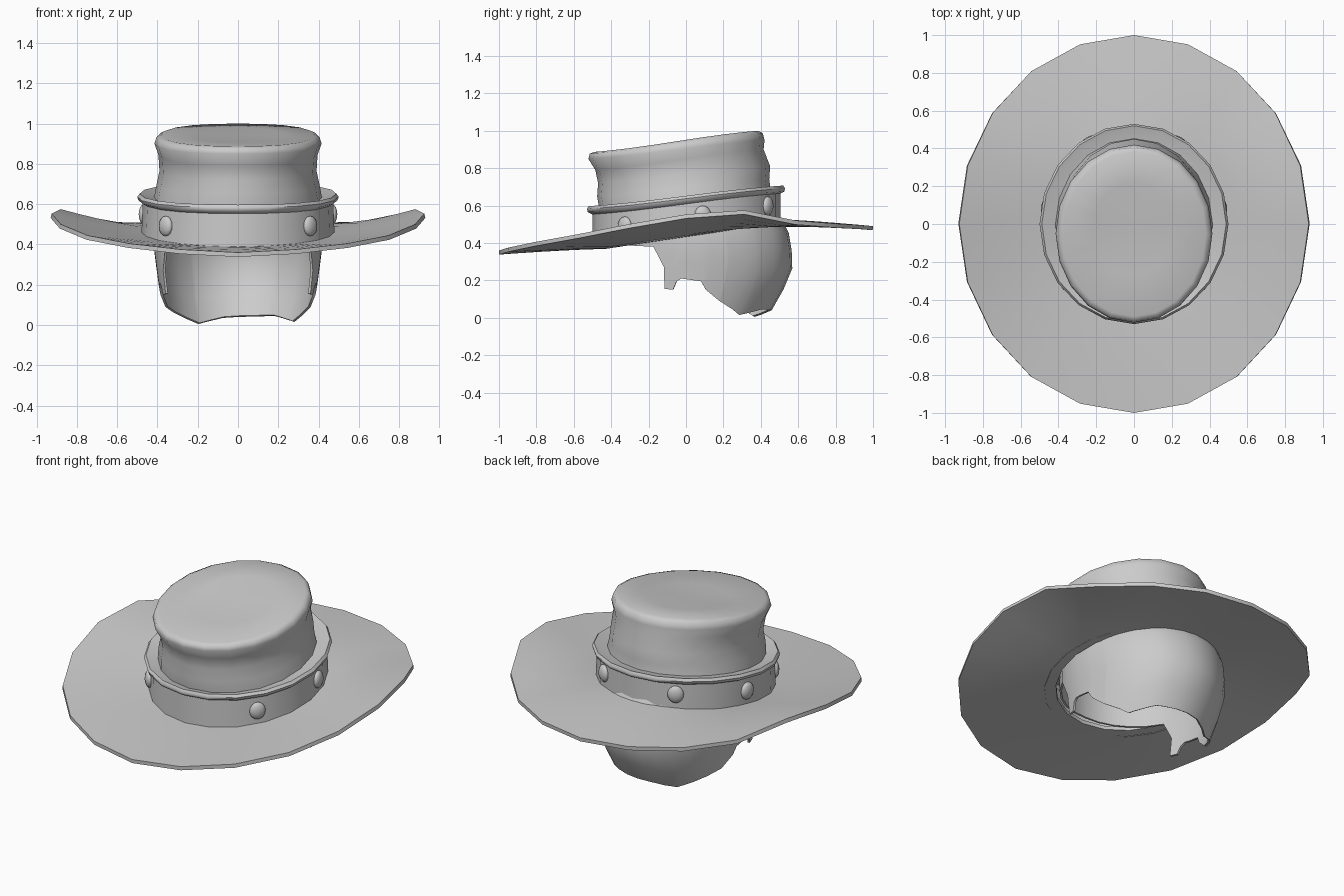
import bpy
import bmesh
from math import sin, cos, radians

cube = bpy.data.objects.get("Cube")
if cube:
    bpy.data.objects.remove(cube, do_unlink=True)

SIDES = 20
ANGLES = [360 * k / SIDES for k in range(SIDES)]  # measured from the back (+y)

grey = bpy.data.materials.new("plain grey")
grey.use_nodes = True
grey.diffuse_color = (0.6, 0.6, 0.6, 1)
grey.node_tree.nodes["Principled BSDF"].inputs["Base Color"].default_value = (0.6, 0.6, 0.6, 1)


def lerp(a, b, t):
    return a + (b - a) * t


def sample(table, key):
    """Linear lookup in rows sorted by their first value."""
    for a, b in zip(table, table[1:]):
        if key <= b[0]:
            t = max(0, (key - a[0]) / (b[0] - a[0]))
            return [lerp(p, q, t) for p, q in zip(a[1:], b[1:])]
    return list(table[-1][1:])


def oval_point(angle, rx, front, back):
    a = radians(angle)
    return rx * sin(a), (front + back) / 2 + (back - front) / 2 * cos(a)


def tilted_ring(rx, front, back, z_front, z_back):
    """Oval ring whose height slopes from front to back."""
    points = []
    for angle in ANGLES:
        t = (1 + cos(radians(angle))) / 2
        t = lerp(t, t * t * (3 - 2 * t), 0.4)
        points.append((*oval_point(angle, rx, front, back), lerp(z_front, z_back, t)))
    return points


def finish(obj, sharp=40):
    bpy.ops.object.select_all(action='DESELECT')
    obj.select_set(True)
    bpy.context.view_layer.objects.active = obj
    for mod in list(obj.modifiers):
        bpy.ops.object.modifier_apply(modifier=mod.name)
    bpy.ops.object.shade_smooth_by_angle(angle=radians(sharp))


def loft(name, rings, thickness=0, sharp=40):
    """Skin a list of closed rings, listed from the top or the middle outward."""
    bm = bmesh.new()
    rows = [[bm.verts.new(p) for p in ring] for ring in rings]
    n = len(rows[0])
    for upper, lower in zip(rows, rows[1:]):
        for k in range(n):
            m = (k + 1) % n
            bm.faces.new((upper[k], upper[m], lower[m], lower[k]))
    bmesh.ops.remove_doubles(bm, verts=bm.verts, dist=0.0005)
    mesh = bpy.data.meshes.new(name)
    bm.to_mesh(mesh)
    bm.free()
    obj = bpy.data.objects.new(name, mesh)
    bpy.context.collection.objects.link(obj)
    mesh.materials.append(grey)
    if thickness:
        mod = obj.modifiers.new("thickness", 'SOLIDIFY')
        mod.thickness = thickness
        mod.offset = -1
    finish(obj, sharp)
    return obj


# Crown: slanted top, pinched waist
loft("crown", [tilted_ring(*r) for r in (
    (0, 0, 0, 0.94, 0.94),
    (0.22, -0.27, 0.22, 0.905, 0.98),
    (0.38, -0.49, 0.385, 0.887, 1.0),
    (0.405, -0.515, 0.41, 0.877, 0.988),
    (0.415, -0.522, 0.42, 0.85, 0.95),
    (0.395, -0.485, 0.415, 0.79, 0.90),
    (0.39, -0.47, 0.45, 0.72, 0.81),
    (0.405, -0.475, 0.445, 0.65, 0.74),
    (0.42, -0.46, 0.455, 0.56, 0.67))], sharp=60)

# Hat band with a rolled upper edge
loft("hat_band", [tilted_ring(*r) for r in (
    (0.40, -0.44, 0.43, 0.575, 0.685),
    (0.465, -0.50, 0.50, 0.592, 0.70),
    (0.488, -0.52, 0.52, 0.597, 0.707),
    (0.50, -0.53, 0.53, 0.582, 0.692),
    (0.495, -0.525, 0.525, 0.565, 0.675),
    (0.473, -0.50, 0.505, 0.553, 0.665),
    (0.48, -0.50, 0.505, 0.37, 0.50))], sharp=50)

# Brim: wavy oval plate, raised at the sides and dropped at the front
RIM_Z = (0.49, 0.495, 0.503, 0.52, 0.575, 0.553, 0.50, 0.445, 0.405, 0.375, 0.36)
brim_rings = []
for t in (0, 0.2, 0.4, 0.6, 0.8, 1):
    ring = []
    for k, angle in enumerate(ANGLES):
        x0, y0 = oval_point(angle, 0.43, -0.43, 0.48)
        x1, y1 = oval_point(angle, 0.925, -1, 1)
        z0 = 0.455 + 0.15 * y0
        ring.append((lerp(x0, x1, t), lerp(y0, y1, t),
                     lerp(z0, RIM_Z[min(k, SIDES - k)], t ** 1.35)))
    brim_rings.append(ring)
loft("brim", brim_rings, thickness=0.022)

# Hair: cap inside the hat with a ragged lower edge and sideburns
HAIR_SHAPE = (  # height, half width, front, back
    (0, 0.35, -0.36, 0.43), (0.1, 0.38, -0.40, 0.50),
    (0.28, 0.405, -0.42, 0.575), (0.4, 0.42, -0.42, 0.56),
    (0.5, 0.41, -0.42, 0.54), (0.62, 0.38, -0.42, 0.44),
    (0.72, 0.33, -0.37, 0.36), (0.80, 0.20, -0.22, 0.20), (0.84, 0, 0, 0))
SIDE_EDGE = ((73, 0.09), (84, 0.15), (88, 0.195), (101, 0.21), (104, 0.195),
             (106, 0.15), (112, 0.155), (113, 0.27), (120, 0.38), (180, 0.40))
LEFT_EDGE = ((0, 0.04), (30, 0.045), (52, 0.015)) + SIDE_EDGE
RIGHT_EDGE = ((0, 0.04), (12, 0.035), (34, 0.005)) + SIDE_EDGE


def edge_angles(edge):
    return sorted({a for a, _ in edge} | set(range(0, 181, 12)))


columns = [(a, sample(LEFT_EDGE, a)[0]) for a in edge_angles(LEFT_EDGE)]
columns += [(-a, sample(RIGHT_EDGE, a)[0])
            for a in reversed(edge_angles(RIGHT_EDGE)) if 0 < a < 180]
hair_rings = []
for t in (0, 0.05, 0.1, 0.16, 0.25, 0.36, 0.48, 0.6, 0.72, 0.86, 1):
    ring = []
    for angle, low in columns:
        z = lerp(0.84, low, t)
        ring.append((*oval_point(angle, *sample(HAIR_SHAPE, z)), z))
    hair_rings.append(ring)
loft("hair", hair_rings, thickness=0.012, sharp=60)

# Studs: flattened domes around the band
for label, angle in (("back", 30), ("side", 80), ("front", 131)):
    for side, sign in (("left", 1), ("right", -1)):
        x, y = oval_point(angle, 0.475, -0.50, 0.505)
        bpy.ops.mesh.primitive_uv_sphere_add(
            segments=12, ring_count=8, location=(sign * x, y, 0.537 + 0.14 * y),
            rotation=(0, 0, radians(-sign * angle)))
        stud = bpy.context.object
        stud.name = f"{label}_{side}_stud"
        stud.scale = (0.045, 0.025, 0.05)
        stud.data.materials.append(grey)
        finish(stud)
